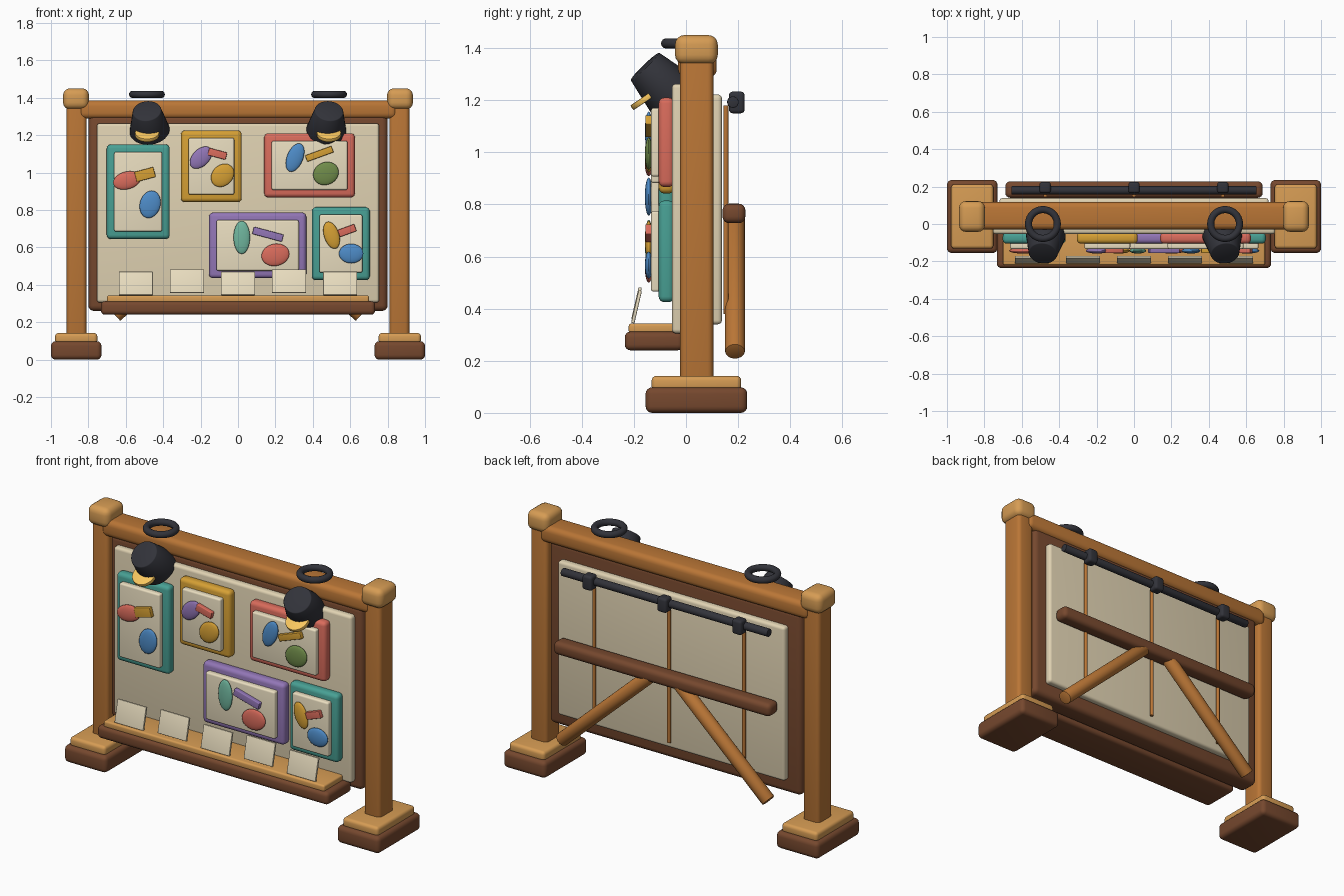
import bpy, bmesh, math
from mathutils import Matrix, Vector

if "Cube" in bpy.data.objects:
    bpy.data.objects.remove(bpy.data.objects["Cube"])


def material(name, rgb):
    m = bpy.data.materials.new(name)
    lin = [(c / 255 / 12.92) if c < 11 else ((c / 255 + 0.055) / 1.055) ** 2.4 for c in rgb]
    m.diffuse_color = (*lin, 1)
    m.use_nodes = True
    m.node_tree.nodes["Principled BSDF"].inputs["Base Color"].default_value = m.diffuse_color
    return m


MATS = {k: material(k, v) for k, v in {
    "wood": (186, 118, 54), "light_wood": (214, 156, 84), "dark_wood": (118, 72, 46),
    "cream": (224, 210, 178), "paper": (234, 222, 192), "metal": (50, 51, 58),
    "glow": (250, 200, 95), "teal": (72, 160, 148), "yellow": (214, 160, 52),
    "red": (218, 108, 92), "purple": (146, 118, 182), "blue": (78, 140, 200),
    "green": (112, 140, 74), "mint": (112, 182, 158)}.items()}


def finish(name, bm, mat, matrix=Matrix()):
    bmesh.ops.recalc_face_normals(bm, faces=bm.faces[:])
    me = bpy.data.meshes.new(name)
    bm.to_mesh(me)
    bm.free()
    for p in me.polygons:
        p.use_smooth = True
    me.set_sharp_from_angle(angle=math.radians(38))
    me.materials.append(MATS[mat])
    ob = bpy.data.objects.new(name, me)
    ob.matrix_world = matrix
    bpy.context.collection.objects.link(ob)
    return ob


def box(name, x, y, z, mat, bevel=0.01, rot=None):
    """Rounded box from (min, max) ranges, optionally rotated about its centre."""
    bm = bmesh.new()
    bmesh.ops.create_cube(bm, size=1)
    size = [r[1] - r[0] for r in (x, y, z)]
    bmesh.ops.scale(bm, vec=size, verts=bm.verts[:])
    bmesh.ops.bevel(bm, geom=bm.edges[:], offset=min(bevel, 0.45 * min(size)), segments=4,
                    profile=0.5, affect='EDGES', clamp_overlap=True)
    m = Matrix.Translation([sum(r) / 2 for r in (x, y, z)])
    return finish(name, bm, mat, m @ rot if rot else m)


def tube(name, a, b, r1, r2, mat, bevel=0.0, seg=32):
    """Cylinder or cone between two points."""
    a, b = Vector(a), Vector(b)
    bm = bmesh.new()
    bmesh.ops.create_cone(bm, cap_ends=True, segments=seg, radius1=r1, radius2=r2,
                          depth=(b - a).length)
    if bevel:
        rims = [e for e in bm.edges if any(len(f.verts) > 4 for f in e.link_faces)]
        bmesh.ops.bevel(bm, geom=rims, offset=bevel, segments=2, profile=0.5, affect='EDGES')
    q = (b - a).to_track_quat('Z', 'Y').to_matrix().to_4x4()
    return finish(name, bm, mat, Matrix.Translation((a + b) / 2) @ q)


def blob(name, x, z, rx, rz, deg, mat):
    """Flattened ellipsoid lying on a picture."""
    bm = bmesh.new()
    bmesh.ops.create_uvsphere(bm, u_segments=32, v_segments=16, radius=1)
    m = (Matrix.Translation((x, -0.143, z)) @ Matrix.Rotation(math.radians(-deg), 4, 'Y')
         @ Matrix.Diagonal((rx, 0.015, rz, 1)))
    bm.transform(m)
    return finish(name, bm, mat)


def ring(name, centre, major, minor, mat):
    bm = bmesh.new()
    verts = [bm.verts.new((major + minor * math.cos(t), 0, minor * math.sin(t)))
             for t in (i * math.tau / 14 for i in range(14))]
    edges = [bm.edges.new((verts[i], verts[(i + 1) % 14])) for i in range(14)]
    bmesh.ops.spin(bm, geom=verts + edges, cent=(0, 0, 0), axis=(0, 0, 1),
                   angle=math.tau, steps=40)
    bmesh.ops.remove_doubles(bm, verts=bm.verts[:], dist=1e-4)
    return finish(name, bm, mat, Matrix.Translation(centre))


def span(c, w):
    return (c - w / 2, c + w / 2)


# Feet, posts, caps, lamps and rear braces, one set per side
for s, side in ((-1, "left"), (1, "right")):
    box(side + "_foot", span(s * 0.865, 0.27), (-0.155, 0.235), (0, 0.098), "dark_wood", 0.025)
    box(side + "_foot_step", span(s * 0.865, 0.226), (-0.132, 0.212), (0.085, 0.142), "light_wood", 0.018)
    box(side + "_post", span(s * 0.863, 0.106), (-0.023, 0.105), (0.12, 1.38), "wood", 0.022)
    box(side + "_post_cap", span(s * 0.866, 0.138), (-0.042, 0.122), (1.338, 1.45), "light_wood", 0.036)
    tube(side + "_lamp_shade", (s * 0.472, -0.054, 1.222), (s * 0.487, -0.158, 1.33),
         0.108, 0.076, "metal", 0.004)
    n = Vector((0, -0.56, 0.83)) * 0.011
    c = Vector((s * 0.486, -0.154, 1.207))
    tube(side + "_lamp_glow", c - n, c + n, 0.065, 0.065, "glow", 0.004)
    ring(side + "_lamp_ring", (s * 0.487, 0, 1.418), 0.077, 0.019, "metal")
    tube(side + "_rear_brace", (s * 0.085, 0.188, 0.76), (s * 0.655, 0.188, 0.235),
         0.038, 0.038, "wood", 0.004)

# Top rail, board frame and panels
box("top_rail", (-0.85, 0.85), (-0.03, 0.118), (1.288, 1.385), "wood", 0.03)
box("board_frame", (-0.80, 0.80), (-0.02, 0.103), (0.26, 1.31), "dark_wood", 0.03)
box("front_panel", (-0.755, 0.755), (-0.054, 0.0), (0.305, 1.263), "cream", 0.016)
box("back_panel", (-0.72, 0.72), (0.08, 0.138), (0.34, 1.222), "cream", 0.016)

# Front shelf with leaning cards
box("shelf", (-0.733, 0.733), (-0.235, -0.01), (0.24, 0.312), "dark_wood", 0.022)
box("shelf_top", (-0.70, 0.70), (-0.22, -0.015), (0.305, 0.343), "light_wood", 0.01)
lean = Matrix.Rotation(math.radians(-13), 4, 'X')
for i in range(5):
    z = 0.407 + 0.012 * (i % 2)
    box(f"card_{i + 1}", span((i - 2) * 0.273, 0.182), span(-0.19, 0.013), span(z, 0.128),
        "paper", 0.003, lean)

# Pictures: frame extents, then blob, strip, blob as (x, z, w, h, degrees, colour)
PICTURES = [
    ("teal", (-0.702, -0.365), (0.645, 1.15),
     (-0.594, 0.958, 0.075, 0.047, 15, "red"), (-0.497, 0.99, 0.105, 0.055, 15, "yellow"),
     (-0.47, 0.83, 0.055, 0.074, -15, "blue")),
    ("yellow", (-0.305, 0.02), (0.842, 1.225),
     (-0.198, 1.08, 0.071, 0.045, 45, "purple"), (-0.11, 1.10, 0.10, 0.04, -15, "red"),
     (-0.083, 0.985, 0.068, 0.055, 45, "yellow")),
    ("red", (0.14, 0.625), (0.867, 1.21),
     (0.305, 1.08, 0.043, 0.08, -22, "blue"), (0.435, 1.10, 0.15, 0.036, 20, "yellow"),
     (0.47, 0.995, 0.07, 0.06, 25, "green")),
    ("purple", (-0.155, 0.365), (0.435, 0.786),
     (0.02, 0.653, 0.044, 0.088, 0, "mint"), (0.16, 0.67, 0.165, 0.04, -15, "purple"),
     (0.20, 0.56, 0.075, 0.059, 12, "red")),
    ("teal", (0.395, 0.705), (0.425, 0.815),
     (0.5, 0.665, 0.04, 0.075, 18, "yellow"), (0.583, 0.69, 0.095, 0.04, 20, "red"),
     (0.605, 0.567, 0.065, 0.052, 0, "blue")),
]
for i, (col, x, z, a, strip, b) in enumerate(PICTURES, 1):
    box(f"picture_{i}_frame", x, (-0.105, -0.045), z, col, 0.022)
    box(f"picture_{i}_paper", (x[0] + 0.04, x[1] - 0.04), (-0.134, -0.095),
        (z[0] + 0.04, z[1] - 0.04), "paper", 0.01)
    blob(f"picture_{i}_shape_a", *a)
    blob(f"picture_{i}_shape_b", *b)
    sx, sz, w, h, deg, sc = strip
    box(f"picture_{i}_strip", span(sx, w), span(-0.143, 0.026), span(sz, h), sc, 0.004,
        Matrix.Rotation(math.radians(-deg), 4, 'Y'))

# Rear crossbar, hanging rail, clamps and thin rods
box("rear_crossbar", (-0.688, 0.688), (0.14, 0.228), (0.728, 0.803), "dark_wood", 0.026)
tube("hanging_rail", (-0.655, 0.18, 1.193), (0.655, 0.18, 1.193), 0.022, 0.022, "metal", 0.003)
for i, x in enumerate((-0.475, 0, 0.475), 1):
    box(f"rail_clamp_{i}", span(x, 0.06), (0.165, 0.225), (1.15, 1.233), "metal", 0.014)
    tube(f"thin_rod_{i}", (x, 0.153, 0.38), (x, 0.153, 1.18), 0.01, 0.01, "wood", seg=16)
